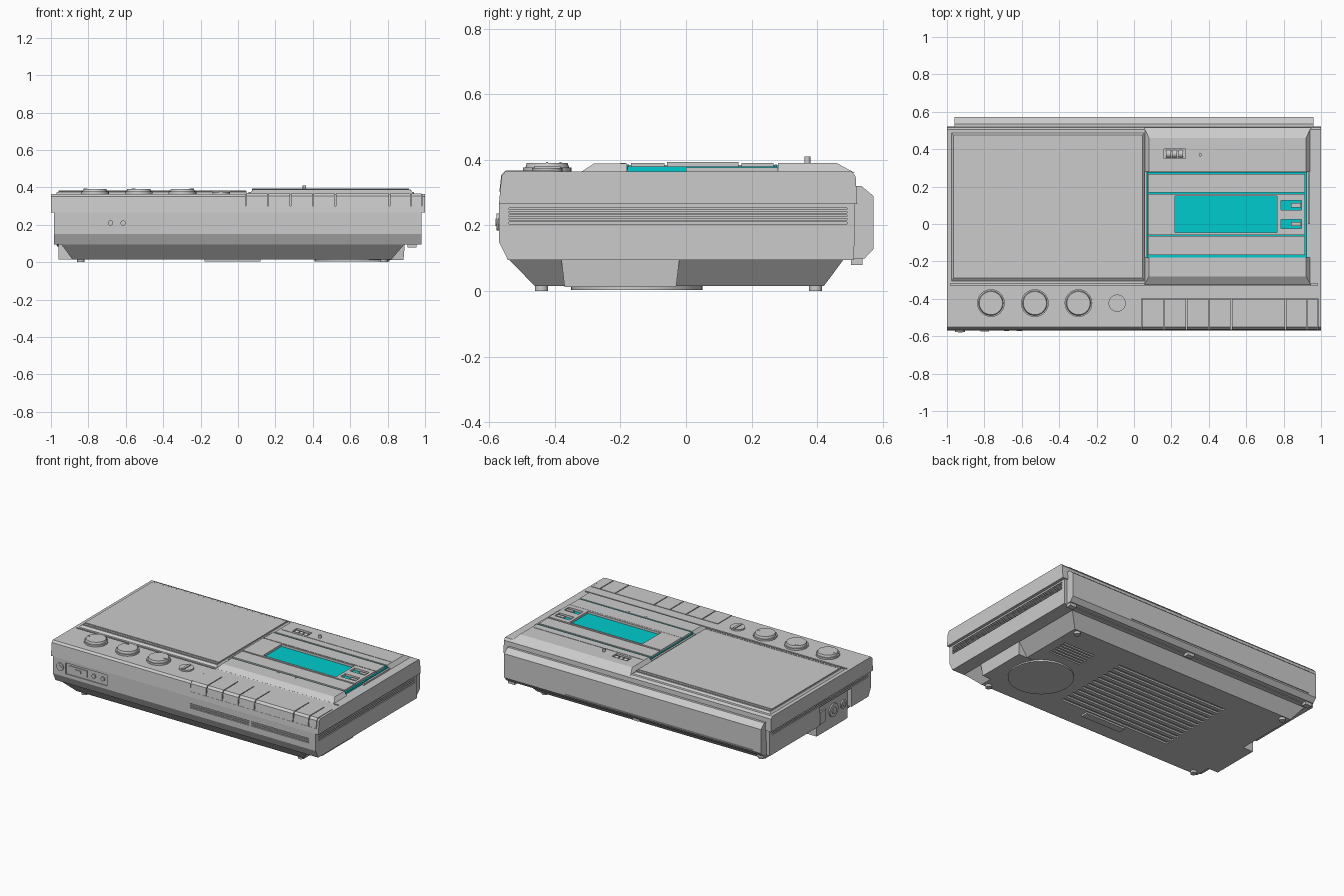
import bpy, bmesh, math
from mathutils import Matrix, Vector


def finish(name, bm, mat=None):
    bmesh.ops.recalc_face_normals(bm, faces=bm.faces)
    me = bpy.data.meshes.new(name)
    bm.to_mesh(me)
    bm.free()
    ob = bpy.data.objects.new(name, me)
    bpy.context.collection.objects.link(ob)
    if mat:
        me.materials.append(mat)
    return ob


def activate(ob):
    bpy.ops.object.select_all(action='DESELECT')
    ob.select_set(True)
    bpy.context.view_layer.objects.active = ob


def add_frustum(bm, low, high, z0, z1):
    """low / high: rectangles (x0, x1, y0, y1)."""
    rings = []
    for r, z in ((low, z0), (high, z1)):
        rings.append([bm.verts.new((r[i], r[j], z)) for i, j in ((0, 2), (1, 2), (1, 3), (0, 3))])
    a, b = rings
    bm.faces.new(a[::-1])
    bm.faces.new(b)
    for i in range(4):
        j = (i + 1) % 4
        bm.faces.new((a[i], a[j], b[j], b[i]))


def frustum(name, low, high, z0, z1, mat=None):
    bm = bmesh.new()
    add_frustum(bm, low, high, z0, z1)
    return finish(name, bm, mat)


def box(name, x0, x1, y0, y1, z0, z1, mat=None):
    return frustum(name, (x0, x1, y0, y1), (x0, x1, y0, y1), z0, z1, mat)


def prism(name, pts, x0, x1):
    """Side profile in (y, z) extruded along x."""
    bm = bmesh.new()
    a = [bm.verts.new((x0, y, z)) for y, z in pts]
    b = [bm.verts.new((x1, y, z)) for y, z in pts]
    bm.faces.new(a)
    bm.faces.new(b[::-1])
    for i in range(len(pts)):
        j = (i + 1) % len(pts)
        bm.faces.new((a[i], b[i], b[j], a[j]))
    return finish(name, bm)


def cyl(name, loc, r, h, axis='Z', r2=None, seg=32):
    bm = bmesh.new()
    rot = {'Z': Matrix(), 'X': Matrix.Rotation(math.pi / 2, 4, 'Y'), 'Y': Matrix.Rotation(math.pi / 2, 4, 'X')}[axis]
    bmesh.ops.create_cone(bm, cap_ends=True, segments=seg, radius1=r, radius2=r2 or r, depth=h,
                          matrix=Matrix.Translation(Vector(loc)) @ rot)
    ob = finish(name, bm)
    activate(ob)
    bpy.ops.object.shade_smooth_by_angle()
    return ob


def cut(ob, boxes):
    """Carve a list of (x0, x1, y0, y1, z0, z1) boxes out of an object."""
    bm = bmesh.new()
    for b in boxes:
        add_frustum(bm, b[:4], b[:4], b[4], b[5])
    c = finish("cutter", bm)
    c.hide_render = True
    activate(ob)
    m = ob.modifiers.new("cut", 'BOOLEAN')
    m.object, m.operation, m.solver = c, 'DIFFERENCE', 'EXACT'
    bpy.ops.object.modifier_apply(modifier=m.name)
    bpy.data.objects.remove(c)


cyan = bpy.data.materials.new("cyan_plastic")
cyan.diffuse_color = (0.0, 0.6, 0.62, 1)

# Lower shell with front slits, side vents, front socket panel and jack notch
lower = prism("lower_shell", [(-0.543, 0.095), (-0.57, 0.15), (-0.57, 0.265), (0.515, 0.265), (0.512, 0.095)],
              -0.985, 0.98)
slots = [(x0, x1, -0.6, -0.562, z, z + 0.005)
         for x0, x1 in ((0.04, 0.48), (0.5, 0.93)) for z in (0.19, 0.203, 0.216)]
slots += [(-0.89, -0.58, -0.6, -0.563, 0.172, 0.246), (-1.1, -0.955, -0.36, -0.02, 0.05, 0.22)]
for k in range(5):
    z = 0.205 + k * 0.011
    slots.append((0.974, 1.1, -0.54, 0.49, z, z + 0.005))
    if z > 0.222:
        slots.append((-1.1, -0.979, -0.54, 0.49, z, z + 0.005))
cut(lower, slots)

# Upper shell with key pocket and groove behind the control strip
upper = prism("upper_shell", [(-0.57, 0.265), (-0.562, 0.352), (-0.55, 0.365), (0.505, 0.365),
                              (0.517, 0.35), (0.522, 0.265)], -1.0, 1.0)
cut(upper, [(0.04, 0.985, -0.6, -0.398, 0.3, 0.4), (-0.98, 0.98, -0.328, -0.318, 0.35, 0.4)])

# Tapered base with battery door ribs and vents
base = frustum("base_tray", (-0.885, 0.82, -0.46, 0.42), (-0.945, 0.89, -0.54, 0.48), 0.015, 0.096)
ribs = [(-0.5, 0.33, -0.29 + i * 0.048, -0.268 + i * 0.048, 0.0, 0.026) for i in range(12)]
ribs += [(0.52, 0.76, 0.11 + i * 0.026, 0.122 + i * 0.026, 0.0, 0.026) for i in range(6)]
cut(base, ribs)
frustum("right_base_block", (0.7, 0.885, -0.37, -0.03), (0.7, 0.892, -0.38, -0.02), 0.013, 0.097)
box("left_jack_block", -0.96, -0.8, -0.355, -0.025, 0.015, 0.2)
cyl("bottom_speaker_disc", (0.61, -0.15, 0.011), 0.2, 0.014, seg=48)
box("battery_door_latch", -0.18, 0.12, -0.35, -0.3, 0.004, 0.02)
for x in (-0.84, 0.78):
    for y in (-0.44, 0.395):
        cyl("foot", (x, y, 0.014), 0.02, 0.028, seg=16)

# Sockets on the left and on the front
for y, r in ((-0.2, 0.045), (-0.305, 0.028)):
    cyl("side_jack_ring", (-0.962, y, 0.13), r, 0.014, 'X')
    cyl("side_jack_pin", (-0.967, y, 0.13), r * 0.5, 0.014, 'X')
box("power_socket", -0.97, -0.95, -0.11, -0.05, 0.09, 0.17)
cyl("front_jack", (-0.93, -0.571, 0.21), 0.026, 0.012, 'Y')
cyl("front_jack_pin", (-0.93, -0.574, 0.21), 0.012, 0.012, 'Y')
box("front_switch_track", -0.87, -0.73, -0.568, -0.56, 0.19, 0.232)
box("front_switch", -0.82, -0.775, -0.574, -0.56, 0.203, 0.22)
for x in (-0.682, -0.614):
    cyl("small_front_jack", (x, -0.566, 0.21), 0.014, 0.012, 'Y', seg=20)

# Speaker panel framed by raised rails
frustum("speaker_frame", (-0.98, 0.06, -0.312, 0.492), (-0.965, 0.045, -0.29, 0.475), 0.36, 0.376)
box("speaker_grille", -0.96, 0.042, -0.265, 0.452, 0.37, 0.384)
for y in (-0.279, 0.463):
    box("speaker_rail", -0.96, 0.045, y - 0.007, y + 0.007, 0.37, 0.382)

# Control knobs
for i, x in enumerate((-0.765, -0.53, -0.297)):
    cyl("knob_skirt", (x, -0.423, 0.37), 0.074, 0.014)
    cyl("knob", (x, -0.423, 0.378), 0.07, 0.026, r2=0.062)
    a = (math.pi, math.pi * 0.7, 0)[i]
    mx, my = x + 0.05 * math.cos(a), -0.423 + 0.05 * math.sin(a)
    box("knob_pointer", mx - 0.011, mx + 0.011, my - 0.003, my + 0.003, 0.385, 0.393)
cyl("selector_dial", (-0.09, -0.423, 0.369), 0.046, 0.012)
box("selector_grip", -0.098, -0.082, -0.463, -0.383, 0.37, 0.381)

# Piano keys
edges = (0.04, 0.16, 0.28, 0.4, 0.52, 0.81, 0.925, 0.985)
for a, b in zip(edges, edges[1:]):
    prism("piano_key", [(-0.4, 0.302), (-0.569, 0.302), (-0.563, 0.353), (-0.55, 0.367), (-0.4, 0.367)],
          a + 0.003, b - 0.003)

# Cassette deck: raised ends, cyan tray and grey cover strips
frustum("deck_front", (0.055, 0.945, -0.325, -0.18), (0.08, 0.92, -0.28, -0.18), 0.36, 0.389)
rear = frustum("deck_rear", (0.055, 0.945, 0.28, 0.515), (0.08, 0.92, 0.28, 0.46), 0.36, 0.39)
cut(rear, [(0.16, 0.275, 0.35, 0.4, 0.375, 0.42), (0.09, 0.91, 0.33, 0.334, 0.385, 0.42)])
box("cassette_tray", 0.07, 0.925, -0.179, 0.279, 0.36, 0.379, cyan)
for y in (-0.177, 0.273):
    box("tray_lip", 0.075, 0.92, y - 0.004, y + 0.004, 0.37, 0.386, cyan)
box("cover_front_strip", 0.075, 0.915, -0.167, -0.065, 0.377, 0.391)
box("cover_rear_strip", 0.075, 0.915, 0.169, 0.266, 0.377, 0.391)
cover = box("cover_window_frame", 0.075, 0.915, -0.058, 0.16, 0.377, 0.394)
cut(cover, [(0.22, 0.765, -0.045, 0.15, 0.37, 0.4)]
    + [(0.785, 0.895, y - 0.025, y + 0.025, 0.37, 0.4) for y in (0.1, 0.0)])
for y in (0.1, 0.0):
    box("window_clip", 0.84, 0.893, y - 0.011, y + 0.011, 0.377, 0.39)
box("deck_right_rail", 0.93, 0.942, 0.0, 0.28, 0.36, 0.376)
box("deck_left_rail", 0.055, 0.067, -0.18, 0.28, 0.36, 0.376)

# Tape counter wheels, reset pin and microphone dots
for i in range(3):
    cyl("counter_wheel", (0.184 + i * 0.033, 0.375, 0.368), 0.021, 0.025, 'X', seg=20)
cyl("counter_reset_pin", (0.355, 0.37, 0.397), 0.009, 0.026, seg=16)
for x in (0.435, 0.562):
    cyl("microphone_dot", (x, -0.192, 0.389), 0.007, 0.004, seg=12)

# Carrying handle folded against the back, with hinge tabs
handle = prism("carry_handle", [(0.505, 0.1), (0.545, 0.1), (0.571, 0.128), (0.571, 0.29), (0.535, 0.32),
                                (0.505, 0.32)], -0.96, 0.96)
cut(handle, [(-0.9, 0.5, 0.566, 0.6, 0.135, 0.141)])
for x in (-0.93, 0.0, 0.93):
    box("handle_tab", x - 0.025, x + 0.025, 0.503, 0.538, 0.08, 0.105)
